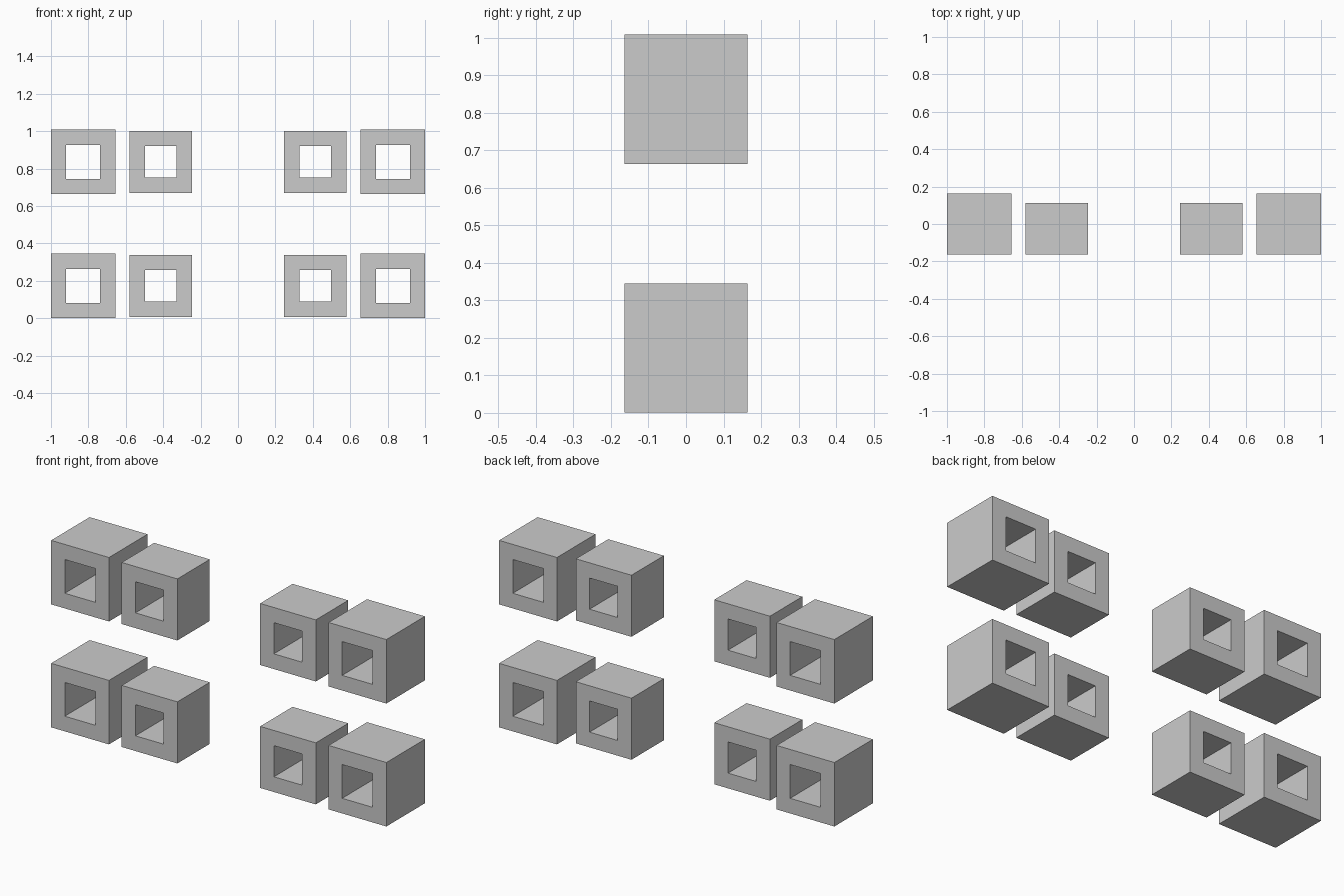
import bpy, bmesh

if "Cube" in bpy.data.objects:
    bpy.data.objects.remove(bpy.data.objects["Cube"])

FRONT = -0.164


def square_tube(name, cx, cz, outer, hole, back):
    """Square block with a square hole running front to back."""
    bm = bmesh.new()
    corners = [(-1, -1), (1, -1), (1, 1), (-1, 1)]
    # four loops: outer front, outer back, inner back, inner front
    loops = [[bm.verts.new((cx + sx * s / 2, y, cz + sz * s / 2)) for sx, sz in corners]
             for s, y in ((outer, FRONT), (outer, back), (hole, back), (hole, FRONT))]
    for k in range(4):
        a, b = loops[k], loops[(k + 1) % 4]
        for i in range(4):
            j = (i + 1) % 4
            bm.faces.new((a[i], a[j], b[j], b[i]))
    bmesh.ops.recalc_face_normals(bm, faces=bm.faces)
    mesh = bpy.data.meshes.new(name)
    bm.to_mesh(mesh)
    bm.free()
    bpy.context.collection.objects.link(bpy.data.objects.new(name, mesh))


# Two rows, mirrored left and right: larger outer blocks, smaller inner blocks
for row, cz in (("lower", 0.173), ("upper", 0.836)):
    for side, s in (("left", -1), ("right", 1)):
        square_tube(f"{row}_{side}_outer_block", s * 0.8275, cz, 0.345, 0.182, 0.164)
        square_tube(f"{row}_{side}_inner_block", s * 0.413, cz, 0.332, 0.168, 0.112)
